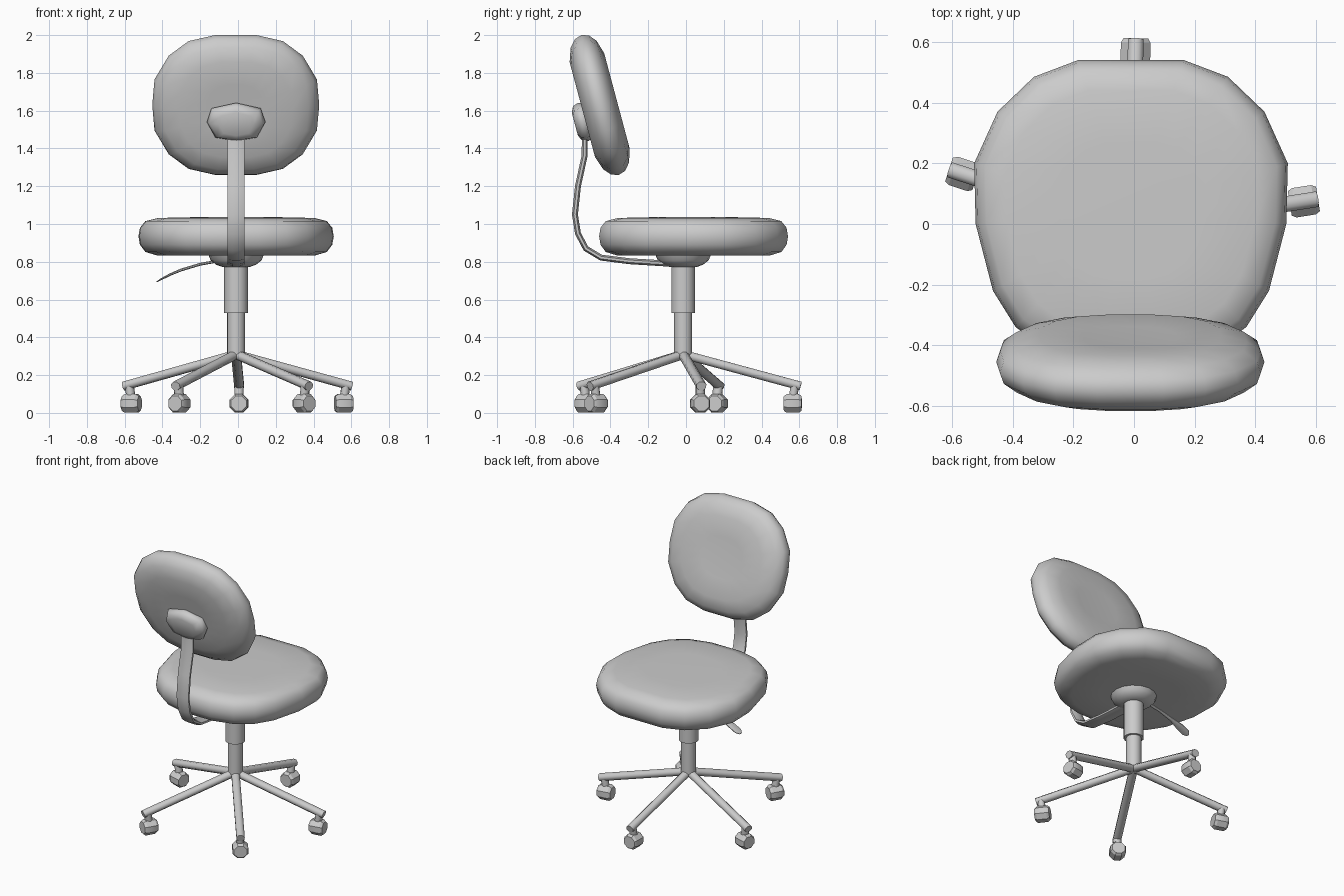
import bpy, bmesh, math
from mathutils import Vector, Matrix

if "Cube" in bpy.data.objects:
    bpy.data.objects.remove(bpy.data.objects["Cube"])

CX, CY = -0.01, -0.015          # column axis


def finish(name, bm, angle=40):
    bmesh.ops.recalc_face_normals(bm, faces=bm.faces)
    me = bpy.data.meshes.new(name)
    bm.to_mesh(me)
    bm.free()
    ob = bpy.data.objects.new(name, me)
    bpy.context.collection.objects.link(ob)
    bpy.ops.object.select_all(action='DESELECT')
    ob.select_set(True)
    bpy.context.view_layer.objects.active = ob
    bpy.ops.object.shade_smooth_by_angle(angle=math.radians(angle))
    return ob


def loft(name, rings, angle=40):
    """Skin a list of equal-length point rings and cap both ends."""
    bm = bmesh.new()
    vs = [[bm.verts.new(p) for p in r] for r in rings]
    n = len(vs[0])
    for a, b in zip(vs, vs[1:]):
        for i in range(n):
            j = (i + 1) % n
            bm.faces.new((a[i], a[j], b[j], b[i]))
    bm.faces.new(vs[0])
    bm.faces.new(vs[-1])
    return finish(name, bm, angle)


def pad(name, half, profile, matrix, angle=60):
    """Cushion: mirrored half outline, scaled and raised along a profile."""
    outline = half + [(-x, y) for x, y in reversed(half) if x > 0]
    rings = [[matrix @ Vector((x * s, y * s, t)) for x, y in outline] for s, t in profile]
    return loft(name, rings, angle)


def sweep(name, path, sizes, side, n=8, angle=50):
    """Elliptical section along a path; sizes are (half width, half thickness)."""
    pts = [Vector(p) for p in path]
    side = Vector(side)
    rings = []
    for i, p in enumerate(pts):
        t = (pts[min(i + 1, len(pts) - 1)] - pts[max(i - 1, 0)]).normalized()
        nor = t.cross(side).normalized()
        a, b = sizes[i]
        rings.append([p + side * a * math.cos(k * math.tau / n + math.pi / n)
                      + nor * b * math.sin(k * math.tau / n + math.pi / n) for k in range(n)])
    return loft(name, rings, angle)


def turned(name, profile, n=16, angle=40):
    """Turned part around the column axis from (radius, z) points."""
    return loft(name, [[(CX + r * math.cos(k * math.tau / n), CY + r * math.sin(k * math.tau / n), z)
                        for k in range(n)] for r, z in profile], angle)


# seat cushion
seat_half = [(.175, .50), (.32, .445), (.44, .33), (.517, .16), (.512, -.04),
             (.455, -.26), (.38, -.38), (.27, -.46), (.12, -.50)]
pad("seat", seat_half,
    [(.45, .832), (.80, .832), (.93, .852), (.985, .89), (1, .935),
     (.985, .98), (.93, 1.015), (.80, 1.032), (.45, 1.036)],
    Matrix.Translation((CX, .04, 0)))

# backrest cushion: local y runs up the tilted pad, local z points forward
tilt = math.radians(90 + 15)
back_half = [(.11, .383), (.25, .35), (.355, .27), (.43, .14), (.442, 0),
             (.43, -.14), (.355, -.27), (.25, -.35), (.11, -.383)]
pad("backrest", back_half,
    [(.35, -.085), (.68, -.092), (.87, -.07), (.97, -.038), (1, 0),
     (.97, .038), (.87, .072), (.68, .097), (.35, .095)],
    Matrix.Translation((-.012, -.455, 1.63)) @ Matrix.Rotation(tilt, 4, 'X'))

# bracket behind the backrest
pad("back_bracket", [(0, .105), (.13, .075), (.155, 0), (.11, -.085), (0, -.105)],
    [(.6, -.045), (.9, -.03), (1, 0), (.9, .03), (.6, .045)],
    Matrix.Translation((CX, -.545, 1.54)) @ Matrix.Rotation(tilt, 4, 'X'))

# curved support bar
bar = [(-.535, 1.50), (-.537, 1.36), (-.572, 1.20), (-.588, 1.05), (-.572, .95),
       (-.53, .87), (-.45, .822), (-.30, .803), (-.12, .792), (0, .79)]
sweep("back_bar", [(CX, y, z) for y, z in bar], [(.049, .017)] * len(bar), (1, 0, 0))

# gas column and seat mount
turned("column_sleeve", [(.063, .53), (.063, .83)])
turned("column_post", [(.048, .31), (.048, .55)])
turned("seat_mount", [(.07, .772), (.105, .784), (.135, .808), (.15, .845)], 16, 60)

# height lever
sweep("lever", [(-.06, .015, .812), (-.20, .015, .787), (-.30, .015, .757),
                (-.36, .015, .732), (-.41, .015, .706), (-.43, .015, .694)],
      [(.012, .008), (.012, .008), (.016, .008), (.032, .007), (.034, .005), (.012, .003)],
      (0, 1, 0))

# five-star base with castors
castors = [(.56, .075), (.005, .565), (-.565, .165), (-.31, -.53), (.35, -.475)]
for i, (x, y) in enumerate(castors, 1):
    d = Vector((x - CX, y - CY, 0))
    out = d.normalized()
    side = Vector((-out.y, out.x, 0))
    tip = Vector((CX, CY, .142)) + d + out * .042
    sweep(f"leg_{i}", [(CX, CY, .31), tip], [(.028, .025)] * 2, side)
    # swivel stem
    c = Vector((x, y, .05))
    sweep(f"castor_stem_{i}", [c + Vector((0, 0, .02)), c + out * .012 + Vector((0, 0, .10))],
          [(.026, .024)] * 2, side)
    # wheel
    sweep(f"castor_wheel_{i}", [c + out * k for k in (-.047, -.032, .032, .047)],
          [(.044, .042), (.053, .053), (.053, .053), (.044, .042)], side, 8, 30)
